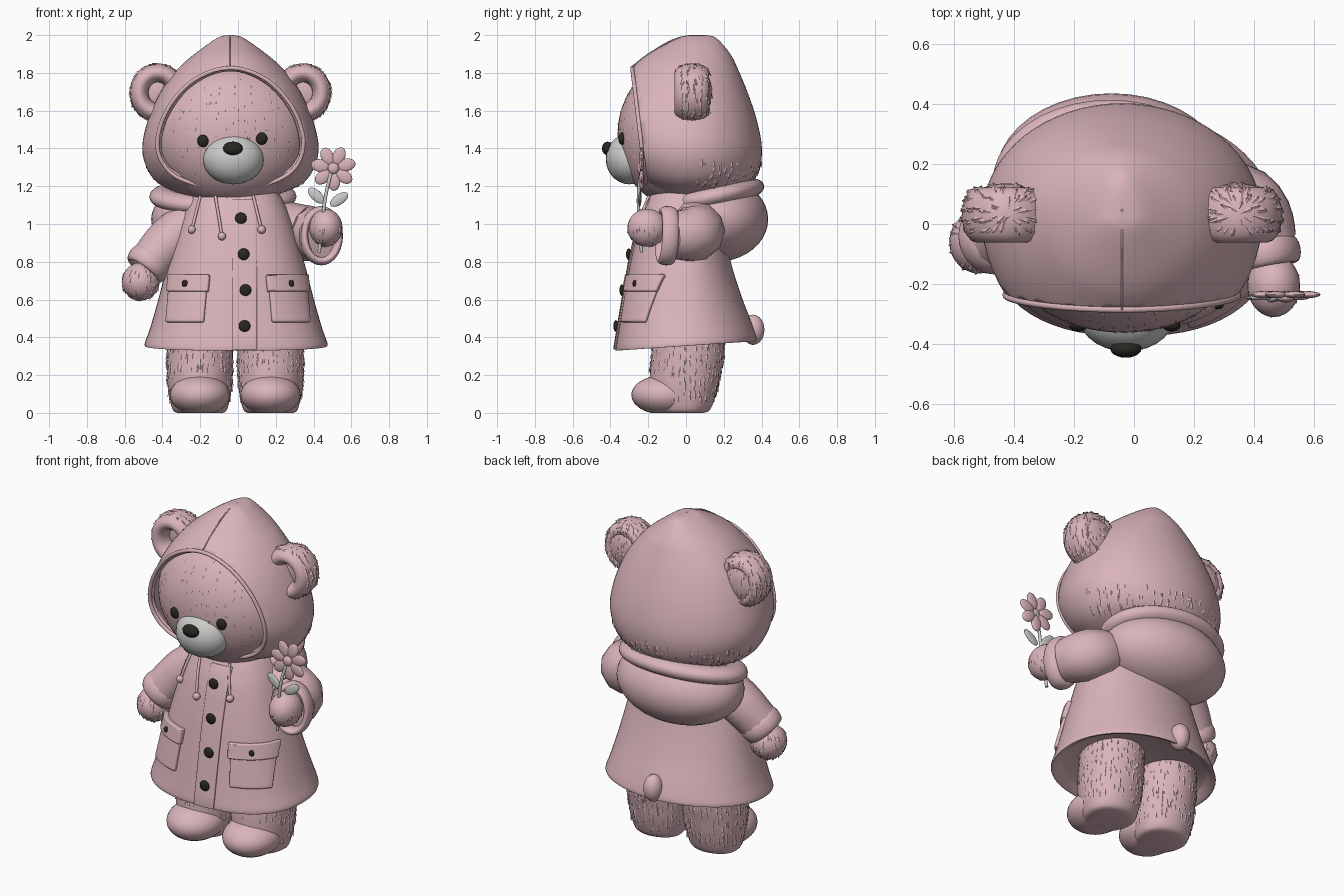
import bpy, bmesh, math, random
from math import sin, cos, pi
from mathutils import Vector, Matrix

if "Cube" in bpy.data.objects:
    bpy.data.objects.remove(bpy.data.objects["Cube"])
random.seed(4)


def material(name, rgb):
    m = bpy.data.materials.new(name)
    m.use_nodes = True
    m.diffuse_color = (*rgb, 1)
    m.node_tree.nodes["Principled BSDF"].inputs["Base Color"].default_value = (*rgb, 1)
    return m


PINK = material("soft pink", (0.70, 0.46, 0.495))
GREY = material("pale grey", (0.60, 0.60, 0.59))
DARK = material("near black", (0.022, 0.02, 0.015))


def finish(name, bm, mat):
    mesh = bpy.data.meshes.new(name)
    bm.to_mesh(mesh)
    bm.free()
    mesh.materials.append(mat)
    ob = bpy.data.objects.new(name, mesh)
    bpy.context.collection.objects.link(ob)
    smooth(ob)
    return ob


def smooth(ob):
    bpy.ops.object.select_all(action='DESELECT')
    ob.select_set(True)
    bpy.context.view_layer.objects.active = ob
    bpy.ops.object.shade_smooth_by_angle(angle=math.radians(50))


def ball(name, c, r, mat=PINK, rot=None, seg=28):
    m = Matrix.Translation(c) @ (rot or Matrix()) @ Matrix.Diagonal((*r, 1))
    bm = bmesh.new()
    bmesh.ops.create_uvsphere(bm, u_segments=seg, v_segments=seg // 2, radius=1, matrix=m)
    return finish(name, bm, mat)


def torus(name, c, R, r, rot):
    """Ring in the local xy plane; R and r hold the radii per axis."""
    bm = bmesh.new()
    rows = []
    for i in range(40):
        a = 2 * pi * i / 40
        rows.append([bm.verts.new(Vector(c) + rot @ Vector((
            (R[0] + r[0] * cos(b)) * cos(a), (R[1] + r[0] * cos(b)) * sin(a), r[1] * sin(b))))
            for b in (2 * pi * j / 16 for j in range(16))])
    stitch(bm, rows + rows[:1])
    return finish(name, bm, PINK)


def stitch(bm, rows, wrap=True):
    for p, q in zip(rows, rows[1:]):
        for j in range(len(p) if wrap else len(p) - 1):
            k = (j + 1) % len(p)
            bm.faces.new((p[j], p[k], q[k], q[j]))
    bmesh.ops.recalc_face_normals(bm, faces=bm.faces[:])


def loft(rows, cx, cy=0.0, sub=4, seg=64, power=2.0):
    """Stack of ovals given as (height, half width, front depth, back depth)."""
    n, rings = len(rows), []
    for i in range(n - 1):
        p = [Vector(rows[min(max(i + d, 0), n - 1)]) for d in (-1, 0, 1, 2)]
        for s in range(sub + (i == n - 2)):
            t = s / sub
            rings.append(p[1] + 0.5 * t * (p[2] - p[0] + t * (
                2 * p[0] - 5 * p[1] + 4 * p[2] - p[3] + t * (3 * (p[1] - p[2]) + p[3] - p[0]))))
    bm = bmesh.new()
    loops = []
    for z, w, f, b in rings:
        loop = []
        for j in range(seg):
            c, s = cos(2 * pi * j / seg), sin(2 * pi * j / seg)
            if s < 0:  # the front may be squarer than the back
                c, s = (math.copysign(abs(v) ** (2 / power), v) for v in (c, s))
            loop.append(bm.verts.new((cx + w * c, cy + s * (f if s < 0 else b), z)))
        loops.append(loop)
    bm.faces.new(loops[0])
    bm.faces.new(loops[-1])
    stitch(bm, loops)
    return bm


def tube(name, pts, r, mat=PINK, radii=None, cyclic=False):
    cu = bpy.data.curves.new(name, 'CURVE')
    cu.dimensions = '3D'
    cu.bevel_depth, cu.bevel_resolution, cu.resolution_u = r, 4, 6
    cu.use_fill_caps = True
    sp = cu.splines.new('BEZIER')
    sp.bezier_points.add(len(pts) - 1)
    sp.use_cyclic_u = cyclic
    for i, (bp, p) in enumerate(zip(sp.bezier_points, pts)):
        bp.co = p
        bp.handle_left_type = bp.handle_right_type = 'AUTO'
        bp.radius = radii[i] if radii else 1
    cu.materials.append(mat)
    ob = bpy.data.objects.new(name, cu)
    bpy.context.collection.objects.link(ob)
    bpy.ops.object.select_all(action='DESELECT')
    ob.select_set(True)
    bpy.context.view_layer.objects.active = ob
    bpy.ops.object.convert(target='MESH')
    smooth(bpy.context.object)


def fur(name, ob, count, size, keep=lambda p: True):
    """Scatter small flat-lying tufts over part of a surface."""
    faces = [f for f in ob.data.polygons if keep(f.center)]
    bm = bmesh.new()
    for f in random.choices(faces, [f.area for f in faces], k=count):
        vs = [ob.data.vertices[i].co for i in f.vertices]
        wt = [random.random() for _ in vs]
        p = sum((v * w for v, w in zip(vs, wt)), Vector()) / sum(wt)
        n = f.normal
        side = n.cross(Vector((0.05, 0.02, 1))).normalized()
        down = side.cross(n)
        if down.z > 0:
            down = -down
        s = size * random.uniform(0.7, 1.3)
        base = [p + side * s * .4, p - side * s * .4, p - down * s]
        b = [bm.verts.new(q - n * s * .12) for q in base]
        tip = bm.verts.new(p + down * s * .6 + n * s * .25)
        for i in range(3):
            bm.faces.new((b[i], b[(i + 1) % 3], tip))
    bmesh.ops.recalc_face_normals(bm, faces=bm.faces[:])
    finish(name, bm, PINK)


# Coat
COAT = [(1.2, .2, .17, .17), (1.12, .25, .21, .19), (1.0, .30, .255, .2), (.8, .36, .3, .235),
        (.6, .412, .335, .295), (.45, .455, .36, .35), (.362, .485, .374, .375)]
SQUARE = 2.4
bm = loft(COAT + [(.362, .46, .355, .355), (.395, .42, .32, .32)], -.01, power=SQUARE)
for v in bm.verts:
    v.co.z += .08 * v.co.y * (1.2 - v.co.z)
finish("coat", bm, PINK)


def coat_front(x, z, lift=0.0):
    for a, b in zip(COAT, COAT[1:]):
        if z >= b[0] or b is COAT[-1]:
            t = (a[0] - z) / (a[0] - b[0])
            w, f = (a[k] + t * (b[k] - a[k]) for k in (1, 2))
            y = f * max(0, 1 - abs((x + .01) / w) ** SQUARE) ** (1 / SQUARE)
            return Vector((x, -y - lift, z))


def plate(name, x0, x1, z0, z1, thick, shear=0.0, side=1):
    """Cloth panel that follows the front of the coat."""
    bm = bmesh.new()
    rows = []
    for i in range(13):
        z = z0 + (z1 - z0) * i / 12
        rows.append([bm.verts.new(coat_front(side * (x0 + (x1 - x0) * j / 8 + shear * (.6 - z)), z, .003))
                     for j in range(9)])
    stitch(bm, rows, wrap=False)
    ob = finish(name, bm, PINK)
    m = ob.modifiers.new("thickness", 'SOLIDIFY')
    m.thickness, m.offset = thick, 0
    m = ob.modifiers.new("soft edge", 'BEVEL')
    m.width, m.segments = thick * .3, 2


plate("placket", -.03, .1, .335, 1.13, .009)
for x, z in ((.015, 1.03), (.03, .84), (.04, .65), (.035, .46)):
    ball("coat_button", coat_front(x, z, .013), (.031, .014, .031), DARK, seg=16)
for s, n in ((-1, "right"), (1, "left")):
    plate(n + "_pocket", .17, .368, .48, .7, .026, .09, s)
    plate(n + "_pocket_flap", .16, .37, .64, .73, .046, .1, s)
    ball(n + "_pocket_button", coat_front(s * .28, .685, .03), (.018, .012, .018), DARK, seg=12)

# Drawstrings
for x0, x1, z in ((-.2, -.245, .97), (-.12, -.085, .935), (.08, .125, .97)):
    ends = [coat_front(x0 + (x1 - x0) * t, 1.15 + (z - 1.15) * t, .01) for t in (0, .5, 1)]
    tube("drawstring", ends, .008)
    ball("drawstring_bead", ends[2], (.022, .022, .022), seg=14)

# Legs, feet and tail
for s, n in ((-1, "right"), (1, "left")):
    cx = -.015 + s * .187
    leg = finish(n + "_leg", loft([(0, .12, .14, .08), (.02, .145, .17, .12), (.12, .168, .2, .155),
                                   (.22, .175, .2, .175), (.32, .175, .19, .192), (.5, .17, .18, .19)],
                                  cx, .01, seg=40), PINK)
    fur(n + "_leg_fur", leg, 330, .03, lambda p: .06 < p.z < .42 and (p.y > -.12 or p.z > .22))
    foot = ball(n + "_foot", (cx, -.105, .095), (.16, .185, .108))
    for v in foot.data.vertices:
        v.co.z = max(v.co.z, 0.0)
ball("tail", (-.03, .355, .44), (.055, .06, .08))

# Lowered right arm
tube("right_sleeve", [(-.18, .03, 1.03), (-.35, .0, .92), (-.465, -.045, .8)], .13, radii=[1, 1, .88])
down = Vector((-.1, -.04, -.13)).to_track_quat('Z', 'Y').to_matrix().to_4x4()
torus("right_cuff", (-.472, -.048, .79), (.096, .096), (.024, .05), down)
hand = ball("right_hand", (-.515, -.06, .695), (.1, .105, .1))
fur("right_hand_fur", hand, 110, .026)

# Raised left arm
tube("left_sleeve", [(.18, .05, 1.01), (.36, .045, .95), (.432, -.09, .94)], .15, radii=[.85, 1, .83])
fwd = Vector((.2, -1, .05)).to_track_quat('Z', 'Y').to_matrix().to_4x4()
torus("left_cuff", (.44, -.1, .938), (.094, .135), (.022, .045), fwd)
hand = ball("left_hand", (.465, -.205, .98), (.088, .105, .1))
fur("left_hand_fur", hand, 40, .022, lambda p: p.z < .97)

# Flower
tube("flower_stem", [(.43, -.235, .85), (.45, -.25, 1.05), (.47, -.25, 1.18), (.5, -.235, 1.3)], .009, GREY)
for x, z, a in ((.415, 1.15, 2.4), (.535, 1.13, .6)):
    ball("leaf", (x, -.245, z), (.058, .009, .028), GREY, Matrix.Rotation(-a, 4, 'Y'), 14)
for i in range(7):
    a = 2 * pi * i / 7 + .25
    ball("petal", (.505 + .07 * cos(a), -.235, 1.295 + .07 * sin(a)), (.05, .012, .034), PINK,
         Matrix.Rotation(-a, 4, 'Y'), 16)
ball("flower_centre", (.505, -.245, 1.295), (.03, .016, .03), seg=16)

# Hood, cut open at the front
bm = loft([(2.0, .01, .0, .08), (1.985, .07, .06, .14), (1.9, .19, .22, .215), (1.82, .28, .31, .255),
           (1.7, .37, .415, .305), (1.55, .437, .48, .355), (1.4, .467, .45, .382),
           (1.28, .435, .36, .365), (1.2, .36, .25, .305), (1.14, .2, .18, .18)], -.04, .02)
bmesh.ops.bisect_plane(bm, geom=bm.verts[:] + bm.edges[:] + bm.faces[:], clear_outer=True,
                       plane_co=(0, -.285, 1.83), plane_no=(0, -1, -.12))
rim = [v.co.copy() for e in bm.edges if e.is_boundary for v in e.verts[:1]]
rim.sort(key=lambda p: math.atan2(p.z - 1.47, p.x + .04))
hood = finish("hood", bm, PINK)
m = hood.modifiers.new("thickness", 'SOLIDIFY')
m.thickness, m.offset = .025, -1
tube("hood_edge", rim[::3], .011, cyclic=True)
tube("hood_seam", [(-.04, -.29, 1.83), (-.04, -.19, 1.905), (-.04, -.04, 1.985), (-.04, .05, 1.998)], .004)
fur("nape_fur", hood, 130, .03, lambda p: 1.2 < p.z < 1.34 and p.y > .05)

# Lowered outer hood behind the neck
ball("coat_hood", (-.075, .16, 1.025), (.385, .275, .225), seg=40)
torus("coat_hood_rim", (-.08, .14, 1.145), (.315, .205), (.075, .05), Matrix.Rotation(.22, 4, 'X'))

# Face
face = ball("face", (-.035, -.05, 1.475), (.412, .312, .38), seg=48)
fur("face_fur", face, 90, .018, lambda p: p.y < -.25 and p.z > 1.25)
ball("muzzle", (-.025, -.3, 1.345), (.162, .125, .135), GREY)
ball("nose", (-.027, -.415, 1.4), (.052, .03, .036), DARK, seg=20)
for x, z in ((-.185, 1.44), (.125, 1.452)):
    ball("eye", (x, -.338, z), (.031, .02, .033), DARK, seg=18)

# Ears
for s, n in ((-1, "right"), (1, "left")):
    c = Vector((-.04 + s * .385, .03, 1.695))
    ear = torus(n + "_ear", c, (.098, .105), (.05, .092), Matrix.Rotation(pi / 2, 4, 'X'))
    fur(n + "_ear_fur", ear, 260, .028, lambda p: p.y > -.03 and (p - c).length > .1)
    back = ball(n + "_ear_inner", c + Vector((0, .045, 0)), (.12, .06, .125))
    fur(n + "_ear_back_fur", back, 50, .028, lambda p: p.y > .07)
